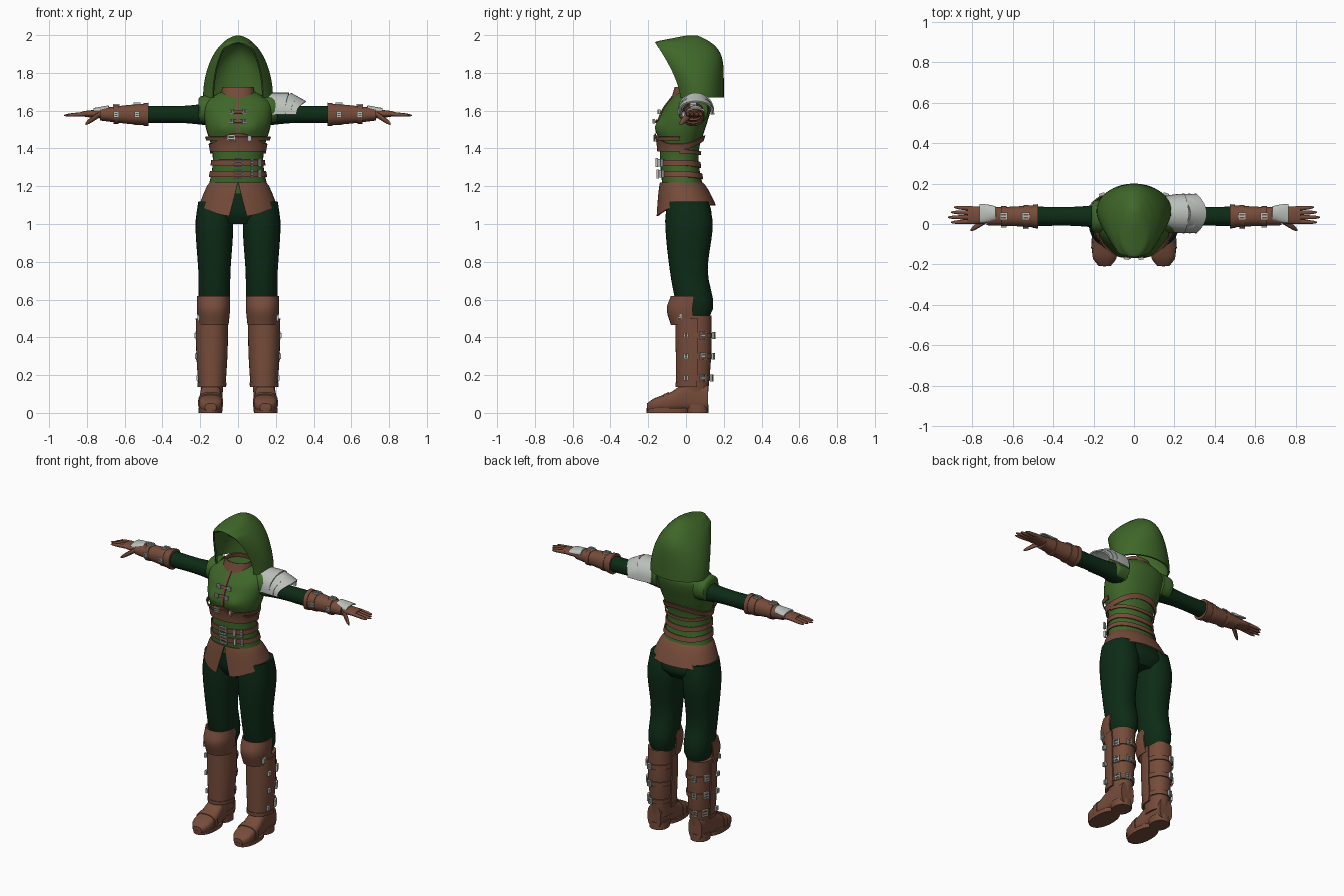
import bpy, bmesh
from math import sin, cos, pi, asin, copysign, exp
from mathutils import Vector

cube = bpy.data.objects.get("Cube")
if cube:
    bpy.data.objects.remove(cube)

ARM_Y, ARM_Z = .038, 1.58
LEG_X, BOOT_X = .125, .138
FRONT = -pi / 2
SIDES = (("left", 1), ("right", -1))


def material(name, *rgb):
    made = bpy.data.materials.new(name)
    made.use_nodes = True
    made.diffuse_color = (*rgb, 1)
    made.node_tree.nodes["Principled BSDF"].inputs["Base Color"].default_value = (*rgb, 1)
    return made


GREEN = material("leaf green cloth", .05, .135, .022)
DARK = material("dark green cloth", .004, .024, .008)
BROWN = material("brown leather", .18, .072, .042)
SILVER = material("silver metal", .5, .53, .49)


# Skin rows of points into a smooth mesh, optionally closed, capped or thickened
def sheet(name, rows, mat, wrap=True, cap=True, thick=0):
    bm = bmesh.new()
    grid = [[bm.verts.new(point) for point in row] for row in rows]
    count = len(grid[0])
    for low, high in zip(grid, grid[1:]):
        for i in range(count if wrap else count - 1):
            j = (i + 1) % count
            bm.faces.new((low[i], low[j], high[j], high[i]))
    if wrap and cap:
        bm.faces.new(grid[0])
        bm.faces.new(grid[-1])
    bmesh.ops.remove_doubles(bm, verts=bm.verts[:], dist=.001)
    bmesh.ops.recalc_face_normals(bm, faces=bm.faces[:])
    if thick:
        bmesh.ops.solidify(bm, geom=bm.faces[:], thickness=thick)
        bmesh.ops.recalc_face_normals(bm, faces=bm.faces[:])
    for face in bm.faces:
        face.smooth = True
    for edge in bm.edges:
        if len(edge.link_faces) == 2 and edge.calc_face_angle(0) > .75:
            edge.smooth = False
    mesh = bpy.data.meshes.new(name)
    bm.to_mesh(mesh)
    bm.free()
    mesh.materials.append(mat)
    bpy.context.collection.objects.link(bpy.data.objects.new(name, mesh))


def pair(name, rows, mat, **options):
    for side, s in SIDES:
        mirrored = [[(s * x, y, z) for x, y, z in row] for row in rows]
        sheet(f"{side}_{name}", mirrored, mat, **options)


def steps(start, end, count):
    return [start + (end - start) * i / count for i in range(count + 1)]


# Smooth curve through a few keys, the first number of each being the station
def sample(keys, t):
    def slope(i, k):
        a, b = keys[max(i - 1, 0)], keys[min(i + 1, len(keys) - 1)]
        return (b[k] - a[k]) / (b[0] - a[0])
    i = max(n for n in range(len(keys) - 1) if n == 0 or keys[n][0] <= t)
    a, b = keys[i], keys[i + 1]
    span = b[0] - a[0]
    u = (t - a[0]) / span
    ease = u * u * (3 - 2 * u)
    return [a[k] + (b[k] - a[k]) * ease + span * u * (1 - u) * ((1 - u) * slope(i, k) - u * slope(i + 1, k))
            for k in range(1, len(a))]


def oval(a, rx, ry, power=.9):
    return [r * copysign(abs(v) ** power, v) for r, v in ((rx, cos(a)), (ry, sin(a)))]


CIRCLE = steps(0, 2 * pi, 32)[:-1]
FRONT_ARC = steps(-pi - .15, .15, 24)


# Upright form from keys of height, half width, front and back
def column(keys, cx=0, low=None, high=None, grow=0, arc=CIRCLE):
    rows = []
    for z in steps(low or keys[0][0], high or keys[-1][0], 12):
        w, front, back = sample(keys, z)
        ring = [oval(a, w + grow, (back - front) / 2 + grow) for a in arc]
        rows.append([(cx + x, (front + back) / 2 + y, z) for x, y in ring])
    return rows


# Form along the arm from keys of x, half depth and half height
def limb(keys, y=ARM_Y, z=ARM_Z):
    rows = []
    for x in steps(keys[0][0], keys[-1][0], 10):
        ring = [oval(a, *sample(keys, x)) for a in CIRCLE]
        rows.append([(x, y + p, z + q) for p, q in ring])
    return rows


# Square buckle frame with a prong
def buckle(name, centre, right, up, w=.018, h=.018, t=.006):
    c, r, u = Vector(centre), Vector(right).normalized(), Vector(up).normalized()
    out = r.cross(u) * t
    corners = ((1, 1), (-1, 1), (-1, -1), (1, -1), (1, 1))
    rows = []
    for i, j in corners:
        outer = c + r * i * w + u * j * h
        inner = c + r * i * (w - t) + u * j * (h - t)
        rows.append([outer + out, outer - out, inner - out, inner + out])
    sheet(name, rows, SILVER, cap=False)
    prong = [[c + r * k * w + (u * i * t + out * j) / 2 for i, j in corners[:-1]] for k in (-1, 1)]
    sheet(name + "_prong", prong, SILVER)


# Tunic body
TORSO = [(1.16, .165, -.12, .1), (1.3, .136, -.135, .07), (1.4, .138, -.14, .07), (1.5, .168, -.15, .1),
         (1.6, .184, -.125, .13), (1.65, .172, -.09, .13), (1.7, .09, -.05, .095)]


def torso_point(a, z, off=0):
    w, front, back = sample(TORSO, z)
    x, y = oval(a, w + off, (back - front) / 2 + off)
    y += (front + back) / 2
    if y < 0:
        y -= .024 * exp(-((z - 1.515) / .045) ** 2 - ((abs(x) - .07) / .05) ** 2)
    return x, y, z


# Leather piece following the tunic between two heights
def wrap_piece(name, start, end, low, high, off=.007):
    rows = [[torso_point(a, low(a) + (high(a) - low(a)) * t, off) for a in steps(start, end, 48)]
            for t in steps(0, 1, 6)]
    sheet(name, rows, BROWN, wrap=False, thick=.006)


def level(z, tilt=0):
    return lambda a: z + tilt * max(0, sin(a)) ** 2


def strap(name, start, end, z, half, tilt=0, off=.007):
    wrap_piece(name, start, end, level(z - half, tilt), level(z + half, tilt), off)


def torso_buckle(name, x, z, w, h):
    y = torso_point(FRONT + x * 6, z, .018)[1]
    buckle(name, (x, y, z), (1, x * 3, 0), (0, 0, 1), w, h)


sheet("tunic", [[torso_point(a, z) for a in CIRCLE] for z in steps(1.16, 1.7, 45)], GREEN)
pair("armhole", limb([(.13, .08, .08), (.2, .078, .07), (.21, .06, .055)], z=1.605), GREEN)

# Bodice, back straps, belts and chest lacing
wrap_piece("bodice", -pi, 0, level(1.385), lambda a: 1.425 + .055 * sin(a) ** 4)
strap("upper_back_strap", 0, pi, 1.41, .015, .045)
strap("lower_back_strap", 0, pi, 1.385, .01, -.01)
strap("bodice_strap", -pi, 0, 1.453, .01, off=.012)
torso_buckle("bodice_buckle", -.035, 1.453, .02, .017)
torso_buckle("bodice_loop", .06, 1.453, .007, .015)
for label, z in (("upper", 1.325), ("lower", 1.265)):
    strap(label + "_belt", -pi, pi, z, .015, -.012, .01)
    torso_buckle(label + "_belt_buckle", 0, z, .027, .024)
    for x in (.075, .115):
        torso_buckle(label + "_belt_loop", x, z, .007, .02)
strap("chest_placket", FRONT - .03, FRONT + .03, 1.585, .1)
for z in (1.545, 1.595):
    strap("chest_lace", FRONT - .1, FRONT + .1, z, .008, off=.014)
    for x in (-.035, .035):
        torso_buckle("lace_clasp", x, z, .012, .012)
sheet("collar", column([(1.64, .1, -.085, .1), (1.725, .083, -.06, .085)]), BROWN, cap=False, thick=.01)

# Hood: each level is an oval left open at the front, closing towards the crown
rows = []
for u in steps(0, 1, 36):
    h = 1 - (1 - u) ** 1.6
    width = .185 * (1 - h * h) ** .55
    front = -.03 - .16 * min(h, .9) ** 1.5 + 1.7 * max(0, h - .9)
    back = .2 - .14 * h ** 6
    opening = .72 * max(1e-6, min(1, (.89 - h) * 11)) ** .5
    end = pi - asin(opening)
    r = (back - front) / (1 - cos(end))
    rows.append([(width * sin(a), back - r + r * cos(a), 1.67 + .328 * h) for a in steps(-end, end, 40)])
sheet("hood", rows, GREEN, wrap=False, thick=.01)

# Leather skirt with a front slit
rows = []
for t in steps(0, 1, 8):
    flare, gap, row = t ** .75, .005 + .19 * t, []
    for a in steps(FRONT + gap, FRONT + 2 * pi - gap, 56):
        x, y = oval(a, .15 + .055 * flare, .113 + .045 * flare)
        drop = .12 + .06 * min(0, sin(a)) ** 2
        row.append((x, y - .025 * (1 - flare), 1.22 - drop * t))
    rows.append(row)
sheet("skirt", rows, BROWN, wrap=False, thick=.008)

# Trousers
sheet("trouser_hips", column([(1, .12, -.07, .1), (1.06, .188, -.1, .135), (1.2, .14, -.11, .08)]), DARK)
pair("trouser_leg", column([(.5, .06, -.02, .12), (.57, .08, -.05, .146), (.75, .085, -.085, .115),
                            (1, .1, -.11, .142), (1.12, .085, -.1, .12)], LEG_X), DARK)

# Boots
SHAFT = [(.08, .055, -.04, .115), (.3, .07, -.042, .133), (.515, .074, -.045, .136)]
KNEE = [(.465, .08, -.08, .13), (.55, .088, -.102, .13), (.62, .087, -.08, .13)]
FOOT = [(-.207, .03, .02), (-.17, .058, .033), (-.08, .06, .05), (0, .054, .075), (.116, .046, .07)]


def foot_ring(y, grow=0):
    w, tall = sample(FOOT, y)
    ring = [oval(a, w + grow, tall + grow, .7) for a in CIRCLE]
    return [(.145 + x, y, .01 + tall + z) for x, z in ring]


shell = dict(wrap=False, thick=.008)
pair("boot_shaft", column(SHAFT, BOOT_X), BROWN)
pair("boot_foot", [foot_ring(y) for y in steps(-.207, .116, 20)], BROWN)
pair("instep_band", [foot_ring(y, .005) for y in steps(-.12, -.09, 2)], BROWN)
pair("boot_sole", column([(0, .062, -.208, .02), (.025, .064, -.21, .02)], .146), BROWN)
pair("boot_heel", column([(0, .055, 0, .12), (.045, .056, -.01, .12)], .144), BROWN)
pair("greave", column(SHAFT, BOOT_X, .14, .5, .012, FRONT_ARC), BROWN, **shell)
pair("greave_hem", column(SHAFT, BOOT_X, .138, .16, .016, FRONT_ARC), BROWN, **shell)
pair("knee_guard", column(KNEE, BOOT_X - .008, arc=FRONT_ARC), BROWN, **shell)
for z in (.41, .3, .185):
    w, front, back = sample(SHAFT, z)
    pair("calf_strap", column(SHAFT, BOOT_X, z - .014, z + .014, .007), BROWN)
    for side, s in SIDES:
        buckle(side + "_calf_buckle", (s * (BOOT_X + w), .092, z), (-s, 2, 0), (0, 0, s), h=.021)
        buckle(side + "_strap_end", (s * (BOOT_X + .02), back + .012, z), (-s, .3, 0), (0, 0, s), .014)
        buckle(side + "_greave_stud", (s * (BOOT_X + w + .014), 0, z), (0, 1, 0), (0, 0, s), .012, .014)
for side, s in SIDES:
    buckle(side + "_knee_stud", (s * .21, -.035, .505), (0, 1, .4), (0, 0, s), .013, .015)

# Sleeves and bracers
pair("sleeve", limb([(.14, .06, .06), (.3, .047, .045), (.5, .048, .046)]), DARK)
pair("bracer", limb([(.48, .056, .058), (.6, .048, .048), (.73, .044, .032)]), BROWN)
pair("bracer_cuff", limb([(.475, .06, .062), (.5, .058, .06)]), BROWN)
for x, r in ((.535, .056), (.645, .05)):
    pair("bracer_strap", limb([(x - .013, r, r), (x + .013, r, r)]), BROWN)
    for side, s in SIDES:
        buckle(side + "_bracer_buckle", (s * x, ARM_Y, ARM_Z + r), (1, 0, 0), (0, 1, 0))
        buckle(side + "_bracer_clasp", (s * x, ARM_Y - r, ARM_Z), (1, 0, 0), (0, 0, 1), .014, .014)

# Hands
pair("palm", limb([(.7, .036, .026), (.79, .044, .018), (.825, .041, .013)], .043, ARM_Z + .003), BROWN)


def digit(name, root, tip, r):
    rows = []
    for t in steps(0, 1, 8):
        centre = Vector(root).lerp(Vector(tip), t)
        size = r * (1 - .3 * t) * (1 - t ** 8 * .6)
        ring = [oval(a, size, size) for a in CIRCLE[::3]]
        rows.append([centre + Vector((0, y, z)) for y, z in ring])
    pair(name, rows, BROWN)


for i, label in enumerate(("index", "middle", "ring", "little")):
    tip = (.92 - .015 * abs(i - 1), .008 + .025 * i, ARM_Z - .005)
    digit(label + "_finger", (.8, .013 + .021 * i, ARM_Z + .003), tip, .012)
digit("thumb", (.735, .018, ARM_Z), (.808, -.03, 1.53), .018)


# Plate arched over the arm, with its outer edge drawn out to a tip
def arched_plate(x, length, depth, low, high, fall, tip):
    rows = []
    for t in steps(0, 1, 6):
        half = depth + .012 * sin(t * pi / 2)
        rows.append([(x + length * t + tip * sin(a) ** 2, .052 - half * cos(a),
                      low + (high - fall * t - low) * sin(a) ** .8) for a in steps(0, pi, 18)])
    return rows


pair("hand_plate", arched_plate(.685, .08, .036, 1.598, 1.628, .014, 0), SILVER, **shell)
for i, label in enumerate(("upper", "middle", "lower")):
    plate = arched_plate(.15 + .04 * i, .1 - .01 * i, .086, 1.58, 1.695, .022 * i, .02 + .015 * i)
    sheet(label + "_shoulder_plate", plate, SILVER, **shell)
